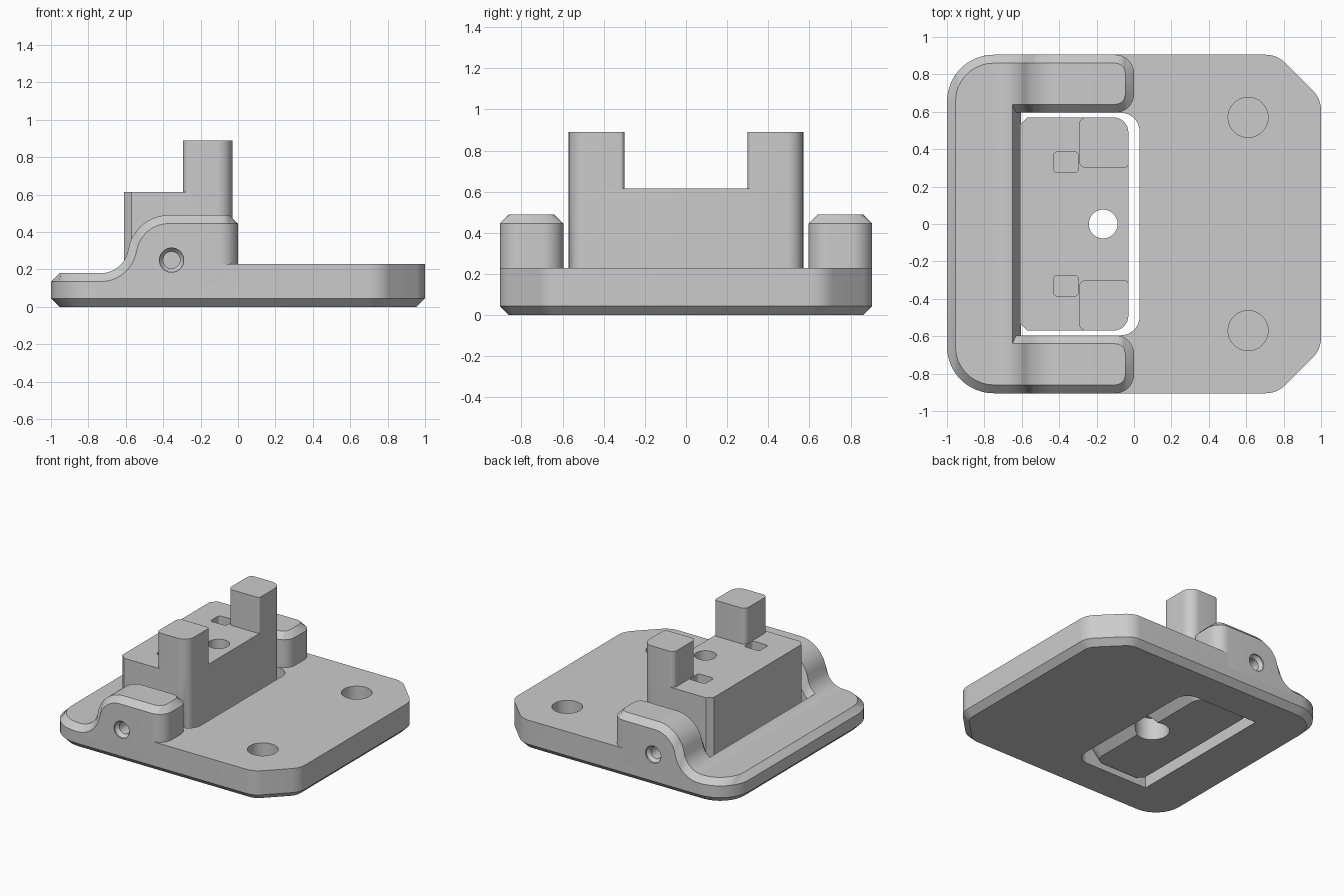
import bpy, bmesh
from math import sqrt, sin, cos, tan, pi
from mathutils import Vector, Matrix

cube = bpy.data.objects.get("Cube")
if cube:
    bpy.data.objects.remove(cube)

grey = bpy.data.materials.new("plain grey")
grey.use_nodes = True
grey.diffuse_color = (0.6, 0.6, 0.6, 1)
grey.node_tree.nodes["Principled BSDF"].inputs["Base Color"].default_value = grey.diffuse_color

CH = 0.045        # edge chamfer
HALF = 0.905      # half depth of the plate
DECK = 0.23       # deck height
LOW = 0.12        # top of the lower plate
EAR_IN = 0.595    # inner side of the ears


def loft(name, rings, matrix=None):
    """Join equal rings of points with quads and cap both ends."""
    bm = bmesh.new()
    rows = [[bm.verts.new(p) for p in ring] for ring in rings]
    n = len(rows[0])
    for a, b in zip(rows, rows[1:]):
        for i in range(n):
            j = (i + 1) % n
            bm.faces.new((a[i], a[j], b[j], b[i]))
    bm.faces.new(rows[0])
    bm.faces.new(rows[-1])
    bmesh.ops.remove_doubles(bm, verts=bm.verts, dist=1e-5)
    bmesh.ops.recalc_face_normals(bm, faces=bm.faces)
    if matrix:
        bm.transform(matrix)
    mesh = bpy.data.meshes.new(name)
    bm.to_mesh(mesh)
    bm.free()
    mesh.materials.append(grey)
    obj = bpy.data.objects.new(name, mesh)
    bpy.context.collection.objects.link(obj)
    return obj


def fillet(corners, steps=8):
    """Round the corners (x, y, radius) of a convex outline."""
    out = []
    for i, (x, y, r) in enumerate(corners):
        p = Vector((x, y))
        if r <= 0:
            out.append(p)
            continue
        a = (Vector(corners[i - 1][:2]) - p).normalized()
        b = (Vector(corners[(i + 1) % len(corners)][:2]) - p).normalized()
        half = a.angle(b) / 2
        centre = p + (a + b).normalized() * r / sin(half)
        start = (p + a * r / tan(half) - centre).normalized()
        end = (p + b * r / tan(half) - centre).normalized()
        turn = pi - 2 * half
        for k in range(steps + 1):
            t = k / steps
            out.append(centre + (start * sin((1 - t) * turn) + end * sin(t * turn)) * r / sin(turn))
    return out


def at(points, z):
    return [(p[0], p[1], z) for p in points]


def box(x0, x1, y0, y1, r_left=0, r_right=0):
    return fillet([(x0, y0, r_left), (x1, y0, r_right), (x1, y1, r_right), (x0, y1, r_left)])


def circle(r, z, n=40):
    return [(r * cos(2 * pi * k / n), r * sin(2 * pi * k / n), z) for k in range(n)]


def cut(obj, *cutters):
    """Subtract the cutters, bake the result and drop them."""
    for c in cutters:
        c.hide_render = True
        mod = obj.modifiers.new("cut", 'BOOLEAN')
        mod.operation, mod.solver, mod.object = 'DIFFERENCE', 'EXACT', c
    deps = bpy.context.evaluated_depsgraph_get()
    mesh = bpy.data.meshes.new_from_object(obj.evaluated_get(deps))
    obj.modifiers.clear()
    obj.data = mesh
    for c in cutters:
        bpy.data.objects.remove(c)


def plate_outline(d, left=-1.0, r=0.25):
    """Plan of the plate, inset by d."""
    x, y, rr = 1 - d, HALF - d, 0.15 - d
    k = 0.414 * d
    upper = [(x, 0.67 - k, rr), (0.765 - k, y, rr), (left + d, y, r - d)]
    return fillet([(px, -py, pr) for px, py, pr in reversed(upper)] + upper)


def swept_height(x, d):
    """Side profile of the rail and ears, offset inwards by d."""
    r1, r2 = 0.15 + d, 0.22 - d
    if x < -0.735:
        return 0.18 - d
    if x < -0.735 + 0.986 * r1:
        return 0.33 - sqrt(r1 * r1 - (x + 0.735) ** 2)
    if x < -0.37:
        return 0.27 + sqrt(max(0, r2 * r2 - (x + 0.37) ** 2))
    return 0.49 - d


def arc(r, dx):
    return sqrt(max(0, r * r - dx * dx))


def section(x, lo, lo_top, hi_top, hi, side, top):
    return [(x, lo, LOW), (x, lo, side), (x, lo_top, top),
            (x, hi_top, top), (x, hi, side), (x, hi, LOW)]


def pocket_cutter():
    plan = box(-0.605, 0.03, -EAR_IN, EAR_IN, 0, 0.1)
    return loft("pocket_cutter", [at(plan, -0.1), at(plan, 0.6)])


def hole_cutters():
    return [loft("hole_cutter", [circle(0.107, 0.07), circle(0.107, 0.4)],
                 Matrix.Translation((0.61, s * 0.57, 0))) for s in (-1, 1)]


# Lower plate with chamfered underside, and the raised deck
base = loft("base_plate", [at(plate_outline(CH), 0), at(plate_outline(0), CH),
                           at(plate_outline(0), LOW)])
cut(base, pocket_cutter(), *hole_cutters())
deck_plan = plate_outline(0, -0.1, 0)
deck = loft("deck", [at(deck_plan, LOW), at(deck_plan, DECK)])
cut(deck, pocket_cutter(), *hole_cutters())

# Low rail with rounded outer corners, ramping down into the pocket
stations = sorted([-0.75 - 0.25 * cos(pi / 2 * k / 12) for k in range(13)]
                  + [-0.955, -0.94] + [-0.735 + 0.085 * k / 6 for k in range(7)])
rings = []
for x in stations:
    dx = min(0, x + 0.75)
    out, inner = 0.655 + arc(0.25, dx), 0.655 + arc(0.25 - CH, dx)
    top = swept_height(x, 0) - max(0, -1 + CH - x)
    rings.append(section(x, -out, -inner, inner, out, min(top, swept_height(x, CH)), top))
rings.append(section(-0.605, -0.9, -0.86, 0.86, 0.9, LOW + 0.001, LOW + 0.001))
loft("side_rail", rings)

# Ears: swept shoulders with chamfered edges and a pin hole
stations = sorted([-0.65 + 0.28 * k / 24 for k in range(25)]
                  + [-0.1 + 0.1 * sin(pi / 2 * k / 10) for k in range(11)] + [-CH])
for s, side_name in ((1, "back"), (-1, "front")):
    rings = []
    for x in stations:
        dx = max(0, x + 0.1)
        wide, narrow = arc(0.1, dx), arc(0.1 - CH, dx)
        a, b = EAR_IN + 0.1, HALF - 0.1
        top = swept_height(x, 0) - max(0, x + CH)
        ys = [s * v for v in (a - wide, a - narrow, b + narrow, b + wide)]
        rings.append(section(x, *ys, min(top, swept_height(x, CH)), top))
    ear = loft(side_name + "_ear", rings)
    turn = Matrix.Translation((-0.355, 0, 0.25)) @ Matrix.Rotation(-s * pi / 2, 4, 'X')
    pin = loft("pin_cutter", [circle(0.045, 0.5), circle(0.045, 0.87),
                              circle(0.065, HALF - 0.01), circle(0.065, 1)], turn)
    cut(ear, pin)


# Pivoting block with a tapered foot, bolt hole and two sockets
def block_plan(x0, x1):
    c = 0.04
    return fillet([(x0 + c, -0.57, 0), (x1, -0.57, 0.08), (x1, 0.57, 0.08),
                   (x0 + c, 0.57, 0), (x0, 0.57 - c, 0), (x0, c - 0.57, 0)])


full = block_plan(-0.61, -0.03)
block = loft("pivot_block", [at(block_plan(-0.54, -0.12), 0.03), at(full, 0.12), at(full, 0.615)])
bolt = loft("bolt_cutter", [circle(0.12, -0.1), circle(0.12, 0.2),
                            circle(0.077, 0.2), circle(0.077, 1)],
            Matrix.Translation((-0.165, 0, 0)))
sockets = []
for s in (-1, 1):
    plan = box(-0.43, -0.297, s * 0.33 - 0.055, s * 0.33 + 0.055, 0.02, 0.02)
    sockets.append(loft("socket_cutter", [at(plan, 0.5), at(plan, 0.7)]))
cut(block, bolt, *sockets)

# Two upright posts on the block
for s, side_name in ((1, "back"), (-1, "front")):
    plan = fillet([(-0.295, 0.30, 0.04), (-0.03, 0.30, 0.02),
                   (-0.03, 0.57, 0.08), (-0.295, 0.57, 0.04)])
    plan = [(p.x, s * p.y) for p in plan]
    loft(side_name + "_post", [at(plan, 0.61), at(plan, 0.89)])

# Smooth the round surfaces, keep edges sharp
for obj in list(bpy.context.scene.objects):
    if obj.type == 'MESH':
        bpy.ops.object.select_all(action='DESELECT')
        obj.select_set(True)
        bpy.context.view_layer.objects.active = obj
        bpy.ops.object.shade_smooth_by_angle(angle=0.5)
